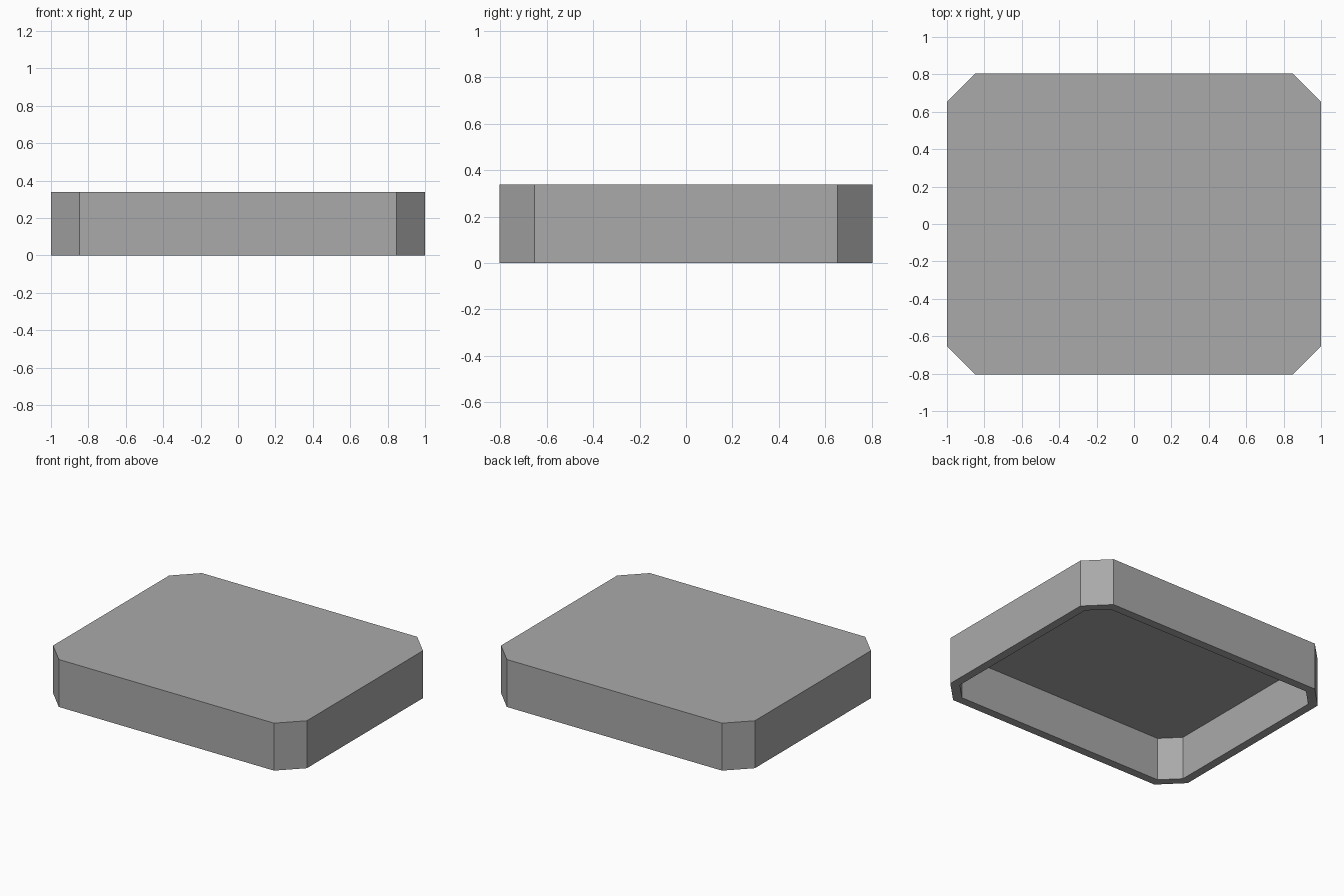
import bpy
import bmesh

cube = bpy.data.objects.get("Cube")
if cube:
    bpy.data.objects.remove(cube, do_unlink=True)

HALF_X, HALF_Y, HEIGHT = 1.0, 0.805, 0.338
CHAMFER, WALL, ROOF = 0.152, 0.06, 0.03

grey = bpy.data.materials.new("plain grey")
grey.use_nodes = True
colour = (0.4, 0.4, 0.4, 1.0)
grey.diffuse_color = colour
grey.node_tree.nodes["Principled BSDF"].inputs["Base Color"].default_value = colour


def octagon(bm, inset, z):
    """Ring of vertices for a chamfered rectangle, counter-clockwise from above."""
    x, y = HALF_X - inset, HALF_Y - inset
    c = CHAMFER - inset * (2 - 2 ** 0.5)
    points = [(x, y - c), (x - c, y), (c - x, y), (-x, y - c),
              (-x, c - y), (c - x, -y), (x - c, -y), (x, c - y)]
    return [bm.verts.new((px, py, z)) for px, py in points]


def bridge(bm, a, b):
    for i in range(len(a)):
        j = (i + 1) % len(a)
        bm.faces.new((a[i], a[j], b[j], b[i]))


# Hollow lid: roof, outer walls, bottom rim, inner walls, ceiling
bm = bmesh.new()
rings = [octagon(bm, 0, HEIGHT), octagon(bm, 0, 0),
         octagon(bm, WALL, 0), octagon(bm, WALL, HEIGHT - ROOF)]
for upper, lower in zip(rings, rings[1:]):
    bridge(bm, upper, lower)
bm.faces.new(rings[0])
bm.faces.new(rings[-1])
bmesh.ops.recalc_face_normals(bm, faces=bm.faces[:])

mesh = bpy.data.meshes.new("chamfered_lid")
bm.to_mesh(mesh)
bm.free()
mesh.materials.append(grey)
lid = bpy.data.objects.new("chamfered_lid", mesh)
bpy.context.collection.objects.link(lid)
